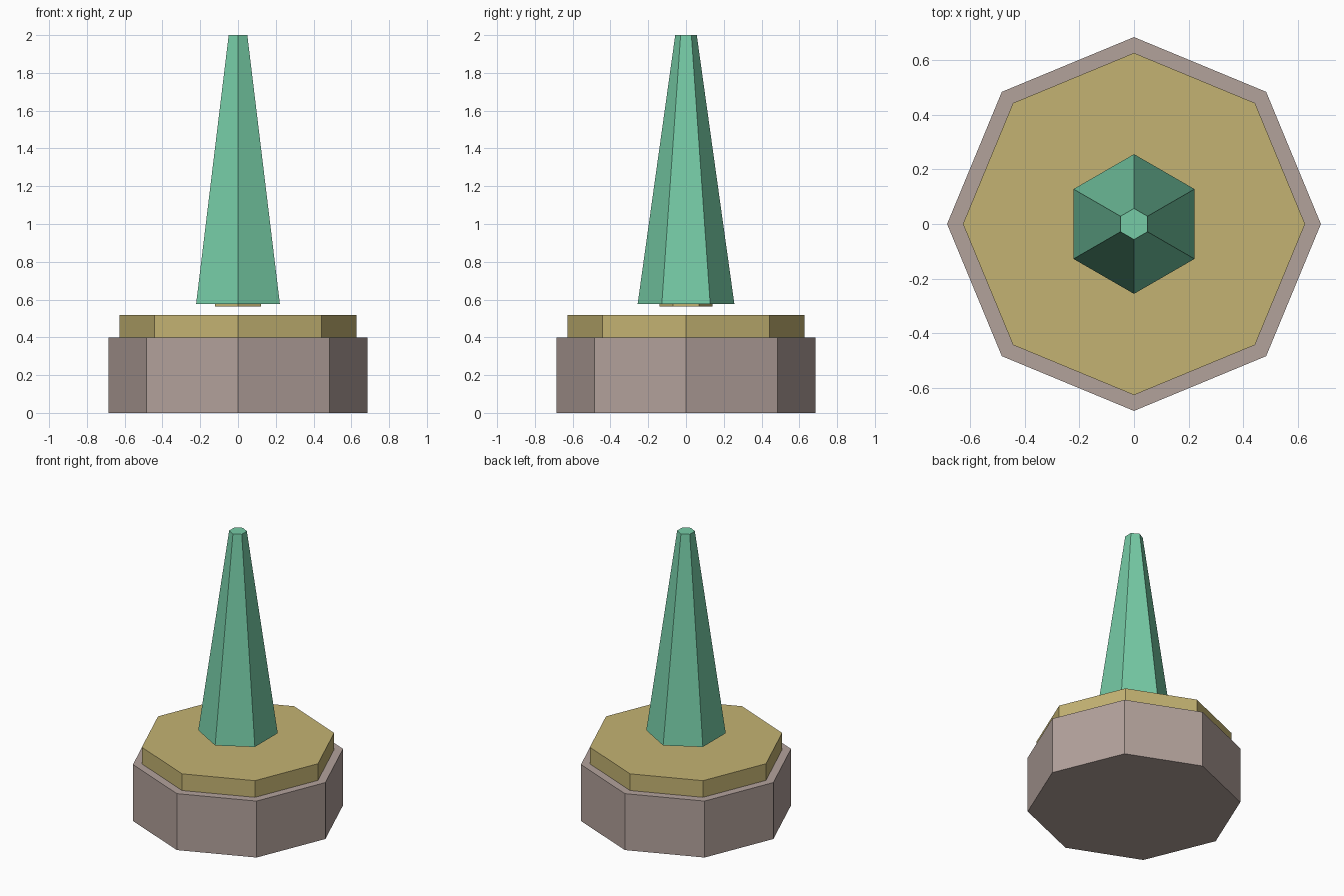
import bpy

if "Cube" in bpy.data.objects:
    bpy.data.objects.remove(bpy.data.objects["Cube"])


def material(name, rgb):
    mat = bpy.data.materials.new(name)
    mat.diffuse_color = (*rgb, 1)
    mat.use_nodes = True
    mat.node_tree.nodes["Principled BSDF"].inputs["Base Color"].default_value = mat.diffuse_color
    return mat


def prism(name, sides, r_bottom, r_top, z0, z1, mat):
    """Flat-faced (tapered) prism with a corner on the y axis."""
    bpy.ops.mesh.primitive_cone_add(vertices=sides, radius1=r_bottom, radius2=r_top,
                                    depth=z1 - z0, location=(0, 0, (z0 + z1) / 2))
    obj = bpy.context.object
    obj.name = name
    obj.data.materials.append(mat)
    return obj


stone = material("stone", (0.45, 0.36, 0.33))
gold = material("gold", (0.55, 0.45, 0.17))
green = material("green", (0.18, 0.60, 0.38))

# Octagonal pedestal with a gold plate on top
prism("pedestal", 8, 0.685, 0.685, 0.0, 0.40, stone)
prism("plate", 8, 0.627, 0.627, 0.40, 0.518, gold)

# Floating hexagonal spike with a small gold cap peeking out underneath
prism("spike_cap", 6, 0.14, 0.14, 0.563, 0.60, gold)
prism("spike", 6, 0.256, 0.057, 0.577, 2.0, green)
